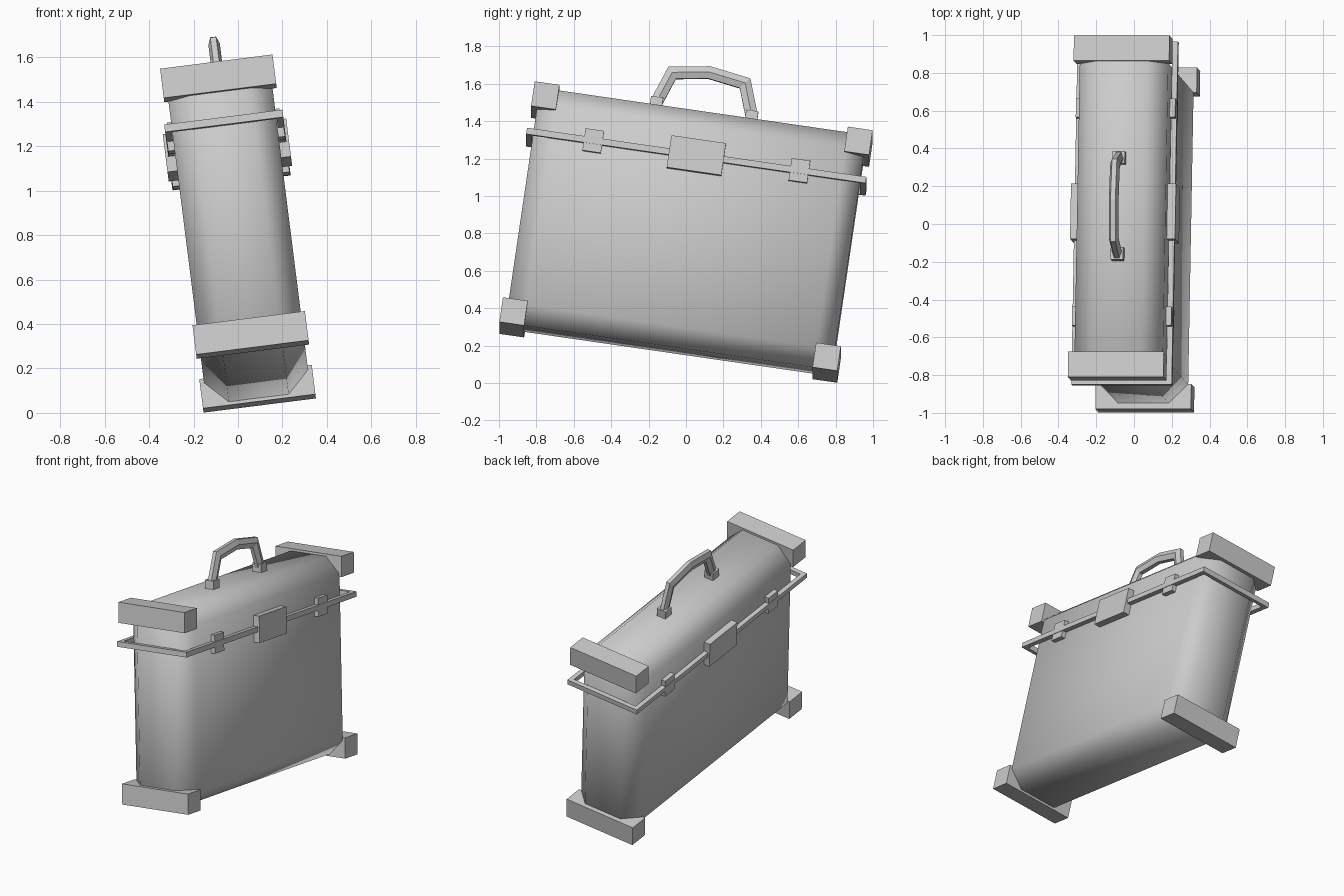
import bpy, bmesh, math
from mathutils import Euler, Matrix, Vector

if "Cube" in bpy.data.objects:
    bpy.data.objects.remove(bpy.data.objects["Cube"])

# One plain grey for everything
grey = bpy.data.materials.new("plain_grey")
grey.diffuse_color = (0.6, 0.6, 0.6, 1)
grey.use_nodes = True
grey.node_tree.nodes["Principled BSDF"].inputs["Base Color"].default_value = grey.diffuse_color

# The whole case leans on one lower corner block
LEAN = Matrix.Translation((0, 0, 0.807)) @ Euler(
    (math.radians(-8.3), math.radians(-7.2), 0)).to_matrix().to_4x4()


def finish(name, bm, smooth=False):
    bmesh.ops.recalc_face_normals(bm, faces=bm.faces)
    mesh = bpy.data.meshes.new(name)
    for f in bm.faces:
        f.smooth = smooth
    bm.to_mesh(mesh)
    bm.free()
    mesh.materials.append(grey)
    ob = bpy.data.objects.new(name, mesh)
    bpy.context.collection.objects.link(ob)
    ob.matrix_world = LEAN
    return ob


def add_box(bm, center, size):
    m = Matrix.Translation(center) @ Matrix.Diagonal((*size, 1))
    bmesh.ops.create_cube(bm, size=1, matrix=m)


def box(name, center, size):
    bm = bmesh.new()
    add_box(bm, center, size)
    return finish(name, bm)


# Body: chamfered block, softly shaded
bm = bmesh.new()
add_box(bm, (0, 0, 0), (0.472, 1.765, 1.28))
bmesh.ops.bevel(bm, geom=bm.edges[:], offset=0.1, segments=1, affect='EDGES')
finish("case_body", bm, smooth=True)

# Corner blocks across the full width
for sy, end in ((-1, "front"), (1, "back")):
    for sz, level in ((-1, "lower"), (1, "upper")):
        box(f"{end}_{level}_corner_block", (0, sy * 0.846, sz * 0.588),
            (0.51, 0.134, 0.134))

# Rim: thin rectangular hoop at the lid seam
SEAM, HX, HY, BAR = 0.383, 0.268, 0.917, 0.03
bm = bmesh.new()
rings = []
for dx, z in ((0, -0.017), (0, 0.017), (BAR, 0.017), (BAR, -0.017)):
    rings.append([bm.verts.new((sx * (HX - dx), sy * (HY - dx), SEAM + z))
                  for sx, sy in ((-1, -1), (1, -1), (1, 1), (-1, 1))])
for i in range(4):
    a, b = rings[i], rings[(i + 1) % 4]
    for j in range(4):
        k = (j + 1) % 4
        bm.faces.new((a[j], a[k], b[k], b[j]))
finish("seam_rim", bm)

# Central lock plate and two small clasps on each broad side
for sx, side in ((-1, "left"), (1, "right")):
    box(f"{side}_lock_plate", (sx * 0.254, 0, SEAM), (0.052, 0.295, 0.174))
    for sy, end in ((-1, "front"), (1, "back")):
        box(f"{side}_{end}_clasp", (sx * 0.247, sy * 0.557, SEAM),
            (0.036, 0.1, 0.12))

# Handle feet
for sy, end in ((-1, "front"), (1, "back")):
    box(f"{end}_handle_foot", (0, sy * 0.257, 0.662), (0.066, 0.066, 0.066))

# Handle: six-sided bar swept along an arched path
path = [(-0.257, 0.67), (-0.197, 0.838), (0, 0.868), (0.197, 0.838), (0.257, 0.67)]
path = [Vector((0, y, z)) for y, z in path]
section = [(0.013, 0.033), (0.026, 0), (0.013, -0.033),
           (-0.013, -0.033), (-0.026, 0), (-0.013, 0.033)]
bm = bmesh.new()
loops = []
for i, p in enumerate(path):
    before = (p - path[i - 1]).normalized() if i else None
    after = (path[i + 1] - p).normalized() if i < len(path) - 1 else None
    t = ((before or after) + (after or before)).normalized()
    miter = 1 / t.dot(before or after)
    n = Vector((0, -t.z, t.y)) * miter
    loops.append([bm.verts.new(p + Vector((x, 0, 0)) + n * h) for x, h in section])
for a, b in zip(loops, loops[1:]):
    for j in range(6):
        k = (j + 1) % 6
        bm.faces.new((a[j], a[k], b[k], b[j]))
bm.faces.new(loops[0])
bm.faces.new(loops[-1])
finish("carry_handle", bm)
